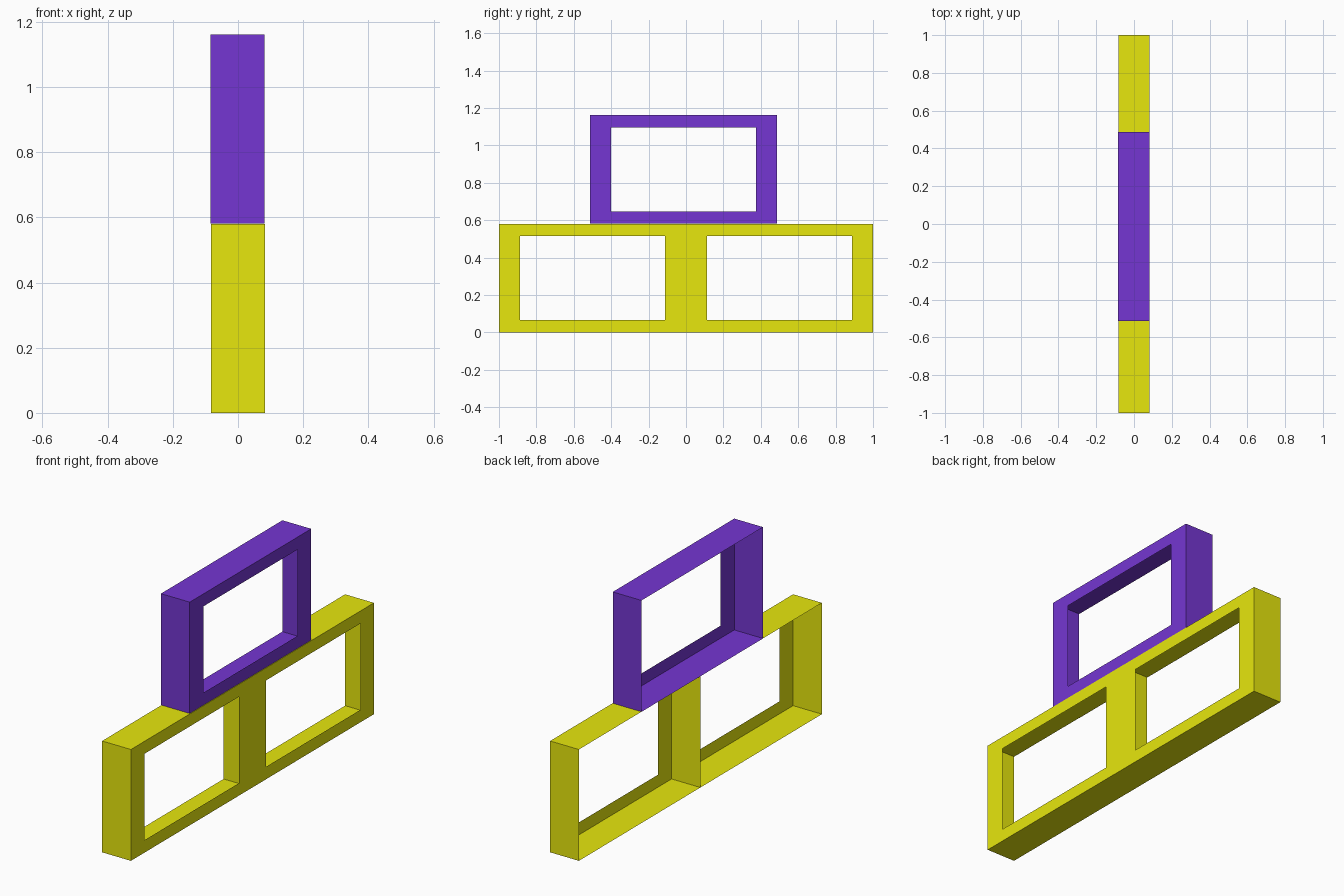
import bpy
import bmesh
from mathutils import Matrix, Vector

if "Cube" in bpy.data.objects:
    bpy.data.objects.remove(bpy.data.objects["Cube"])

LENGTH, DEPTH, HEIGHT = 1.0, 0.166, 0.58
SIDE, RAIL = 0.112, 0.065       # face frame widths: uprights and top/bottom rails


def material(name, color):
    mat = bpy.data.materials.new(name)
    mat.diffuse_color = (*color, 1.0)
    mat.use_nodes = True
    mat.node_tree.nodes["Principled BSDF"].inputs["Base Color"].default_value = mat.diffuse_color
    return mat


def open_frame(name, x, y, z, mat):
    """Thin-walled box, open at -x, with a window cut in its +x face."""
    bm = bmesh.new()
    bmesh.ops.create_cube(bm, size=1.0, matrix=Matrix.Diagonal((DEPTH, LENGTH, HEIGHT, 1)))
    bm.normal_update()
    back = [f for f in bm.faces if f.normal.x < -0.9]
    bmesh.ops.delete(bm, geom=back, context='FACES_ONLY')

    # Inset the face, then place the window corners for unequal borders
    window = next(f for f in bm.faces if f.normal.x > 0.9)
    bmesh.ops.inset_region(bm, faces=[window], thickness=0.05)
    for v in window.verts:
        v.co.y = (LENGTH / 2 - SIDE) * (1 if v.co.y > 0 else -1)
        v.co.z = (HEIGHT / 2 - RAIL) * (1 if v.co.z > 0 else -1)
    bmesh.ops.delete(bm, geom=[window], context='FACES_ONLY')

    mesh = bpy.data.meshes.new(name)
    bm.to_mesh(mesh)
    bm.free()
    mesh.materials.append(mat)
    obj = bpy.data.objects.new(name, mesh)
    obj.location = Vector((x, y, z + HEIGHT / 2))
    bpy.context.collection.objects.link(obj)
    return obj


yellow = material("yellow", (0.8, 0.8, 0.004))
purple = material("purple", (0.178, 0.037, 0.645))

# Two lower frames side by side
for side, y in (("left", -0.5), ("right", 0.5)):
    open_frame(f"lower_frame_{side}", 0.0, y, 0.0, yellow)

# Upper frame straddling the joint, very slightly off centre
open_frame("upper_frame", -0.002, -0.013, HEIGHT + 0.001, purple)
